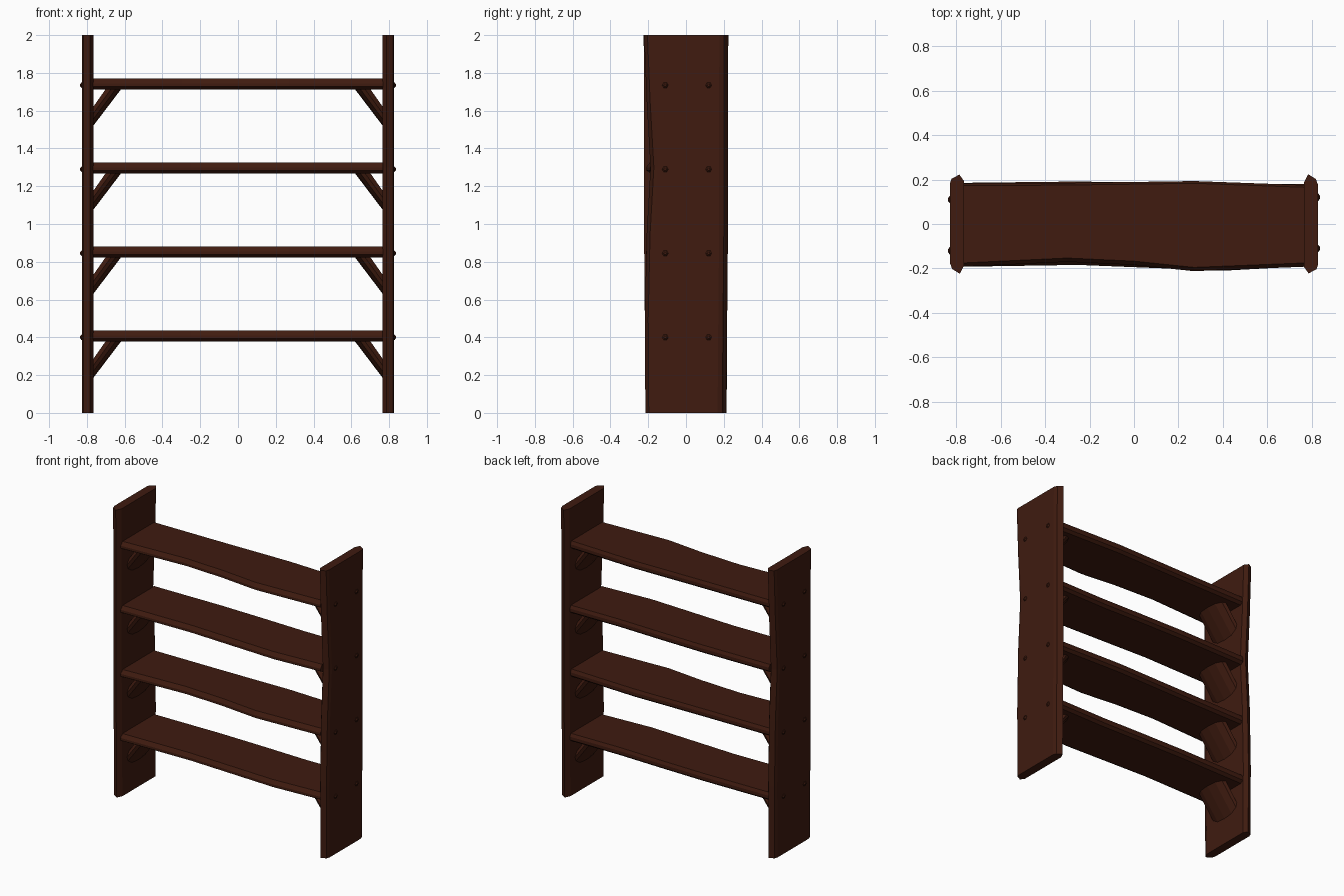
import bpy, bmesh, math
from mathutils import Matrix, Vector

if "Cube" in bpy.data.objects:
    bpy.data.objects.remove(bpy.data.objects["Cube"])

wood = bpy.data.materials.new("dark_wood")
wood.diffuse_color = (0.05, 0.011, 0.005, 1)
wood.use_nodes = True
wood.node_tree.nodes["Principled BSDF"].inputs["Base Color"].default_value = wood.diffuse_color


def loft(name, rings):
    """Skin a list of equal-length rings into a closed solid."""
    bm = bmesh.new()
    loops = [[bm.verts.new(p) for p in r] for r in rings]
    n = len(loops[0])
    for a, b in zip(loops, loops[1:]):
        for i in range(n):
            j = (i + 1) % n
            bm.faces.new((a[i], a[j], b[j], b[i]))
    bm.faces.new(loops[0])
    bm.faces.new(loops[-1])
    bmesh.ops.recalc_face_normals(bm, faces=bm.faces)
    me = bpy.data.meshes.new(name)
    bm.to_mesh(me)
    bm.free()
    me.materials.append(wood)
    ob = bpy.data.objects.new(name, me)
    bpy.context.collection.objects.link(ob)
    return ob


def turned_copy(ob, name):
    """Copy turned half way round the vertical axis."""
    me = ob.data.copy()
    me.transform(Matrix.Rotation(math.pi, 4, 'Z'))
    new = bpy.data.objects.new(name, me)
    bpy.context.collection.objects.link(new)
    return new


# Side posts: live-edged planks, front edge hollowed part way up
POST = [(0.765, 0.185), (0.783, 0.222), (0.818, 0.2), (0.827, 0.175),
        (0.827, -0.18), (0.82, -0.2), (0.785, -0.218), (0.765, -0.19)]
# height, front edge shift, back edge shift
POST_STATIONS = [(0, 0.003, -0.008), (0.5, 0.0, -0.004), (0.95, 0.01, 0),
                 (1.3, 0.03, 0.0), (1.65, 0.01, 0.0), (2.0, -0.004, 0.002)]
rings = [[(x, y + (f if y < 0 else b), z) for x, y in POST]
         for z, f, b in POST_STATIONS]
right_post = loft("right_post", rings)
turned_copy(right_post, "left_post")

# Shelves: planks with wavy bevelled edges
SHELF = [(-0.175, 0.03), (-0.192, 0.005), (-0.192, -0.012), (-0.165, -0.028),
         (0.165, -0.028), (0.185, -0.012), (0.185, 0.01), (0.175, 0.03)]
# position along the shelf, front edge shift, back edge shift
WAVES = [
    [(-0.768, 0.0, -0.003), (-0.3, 0.022, 0.0), (0.0, 0.008, 0.004),
     (0.27, -0.02, 0.008), (0.768, 0.0, -0.01)],
    [(-0.768, 0.0, 0.0), (-0.25, 0.008, 0.006), (0.1, -0.006, 0.0),
     (0.4, -0.018, -0.008), (0.768, 0.002, -0.004)],
]
TOPS = [1.74 - 0.445 * i for i in range(4)]
for k, zc in enumerate(TOPS):
    rings = [[(x, y + (f if y < 0 else b), zc + z) for y, z in SHELF]
             for x, f, b in WAVES[k % 2]]
    loft(f"shelf_{4 - k}", rings)

# Brace section: half width and depth (0 = upper face, 1 = rounded lower face)
BRACE = [(-0.105, 0), (-0.125, 0.35), (-0.115, 0.65), (-0.07, 0.93), (0, 1),
         (0.07, 0.93), (0.115, 0.65), (0.125, 0.35), (0.105, 0)]
for k, zc in enumerate(TOPS):
    under = zc - 0.025
    foot, head = [], []
    for y, d in BRACE:
        # ends are cut flush against the post and the shelf underside
        foot.append((0.77, y, under - 0.1 - 0.1 * d))
        head.append((0.7 - 0.082 * d, y, under))
    right = loft(f"right_brace_{4 - k}", [foot, head])
    turned_copy(right, f"left_brace_{4 - k}")

# Pegs: small pointed ends showing on the outside of the posts
for k, zc in enumerate(TOPS):
    for side, y in (("front", -0.11), ("back", 0.12)):
        rings = []
        for x, r in ((0.80, 0.02), (0.829, 0.016), (0.836, 0.007)):
            rings.append([(x, y + r * math.cos(a * math.pi / 3),
                           zc - 0.005 + r * math.sin(a * math.pi / 3))
                          for a in range(6)])
        peg = loft(f"right_{side}_peg_{4 - k}", rings)
        turned_copy(peg, f"left_{side}_peg_{4 - k}")
